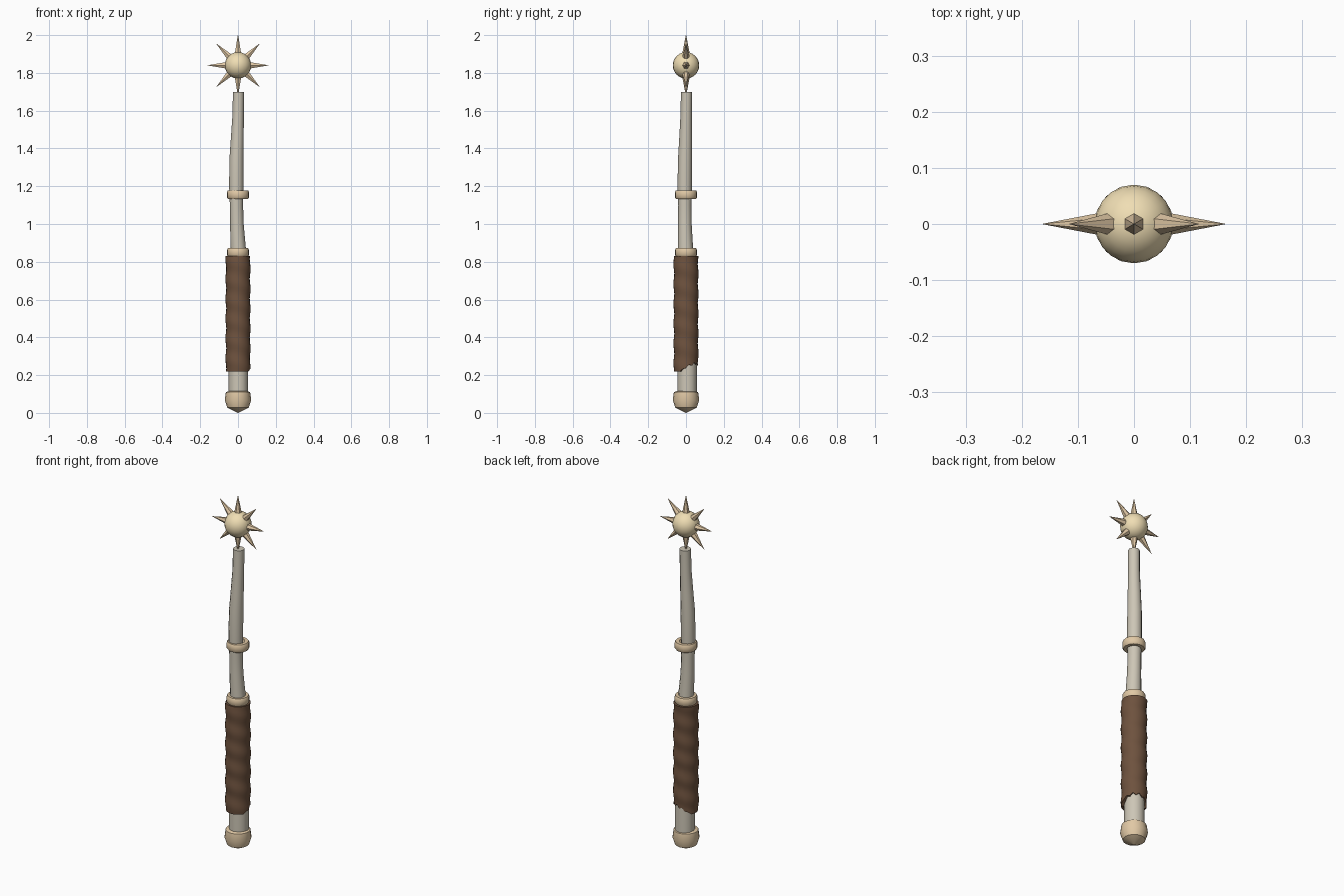
import bpy, bmesh, math
from mathutils import Matrix, Vector

if "Cube" in bpy.data.objects:
    bpy.data.objects.remove(bpy.data.objects["Cube"])


def material(name, rgb):
    m = bpy.data.materials.new(name)
    m.diffuse_color = (*rgb, 1)
    m.use_nodes = True
    m.node_tree.nodes["Principled BSDF"].inputs["Base Color"].default_value = m.diffuse_color
    return m


STEEL = material("pale_shaft", (0.61, 0.565, 0.468))
LEATHER = material("leather", (0.155, 0.084, 0.048))
BRASS = material("dull_brass", (0.75, 0.58, 0.376))
GOLD = material("pale_gold", (0.87, 0.73, 0.456))


def finish(name, bm, mat, smooth=40):
    bmesh.ops.recalc_face_normals(bm, faces=bm.faces)
    me = bpy.data.meshes.new(name)
    bm.to_mesh(me)
    bm.free()
    me.materials.append(mat)
    ob = bpy.data.objects.new(name, me)
    bpy.context.collection.objects.link(ob)
    if smooth:
        bpy.ops.object.select_all(action='DESELECT')
        ob.select_set(True)
        bpy.context.view_layer.objects.active = ob
        bpy.ops.object.shade_smooth_by_angle(angle=math.radians(smooth))
    return ob


def loft(name, rows, mat, caps=True):
    """Skin rows of points that all have the same count."""
    bm = bmesh.new()
    rings = [[bm.verts.new(p) for p in row] for row in rows]
    n = len(rings[0])
    for a, b in zip(rings, rings[1:]):
        for i in range(n):
            j = (i + 1) % n
            bm.faces.new((a[i], a[j], b[j], b[i]))
    if caps:
        bm.faces.new(rings[0][::-1])
        bm.faces.new(rings[-1])
    return finish(name, bm, mat)


def ring(z, r, cx=0, cy=0, n=12):
    return [(cx + r * math.cos(2 * math.pi * i / n),
             cy + r * math.sin(2 * math.pi * i / n), z) for i in range(n)]


# Slightly crooked shaft: z, radius, centre x, centre y
shaft = [(0.06, 0.052, 0.002, 0.006), (0.25, 0.052, 0.002, 0.006),
         (0.60, 0.047, 0.002, 0.002), (0.88, 0.040, 0.001, -0.003),
         (1.00, 0.036, -0.006, -0.006), (1.10, 0.035, -0.008, -0.006),
         (1.20, 0.038, -0.009, -0.007), (1.35, 0.037, -0.008, -0.005),
         (1.45, 0.034, -0.004, -0.002), (1.58, 0.030, 0.001, 0.001),
         (1.70, 0.030, 0.003, 0.003)]
loft("shaft", [ring(*s) for s in shaft], STEEL)

# Pommel with a shallow pointed base
loft("pommel", [ring(z, r, n=16) for z, r in
                [(0.0, 0.002), (0.028, 0.057), (0.068, 0.070),
                 (0.110, 0.064), (0.115, 0.050)]], BRASS)

# Collars around the shaft
for name, z in (("lower_collar", 0.85), ("upper_collar", 1.155)):
    loft(name, [ring(z + dz, r, n=16) for dz, r in
                [(-0.022, 0.035), (-0.022, 0.053), (-0.014, 0.059),
                 (0.012, 0.059), (0.022, 0.054), (0.022, 0.035)]],
         BRASS, caps=False)

# Wrapped grip with spiral ripples and a ragged lower edge at the back right
N, ROWS, TOP = 24, 40, 0.83
rows = []
for k in range(-1, ROWS + 1):
    t = max(k, 0) / ROWS
    row = []
    for i in range(N):
        a = 2 * math.pi * i / N
        notch = max(0, math.cos(a - math.radians(60)))
        low = 0.22 + notch * (0.035 + 0.015 * (i % 2))
        z = low + (TOP - low) * t
        r = 0.0645 + 0.0025 * math.sin(2 * math.pi * z / 0.105 + a)
        if k < 0:
            r = 0.050
        row.append((r * math.cos(a), r * math.sin(a), z))
    rows.append(row)
rows.append(ring(TOP, 0.040, n=N))
loft("grip_wrap", rows, LEATHER, caps=False)

# Ball head
HEAD = Vector((0, 0, 1.84))
bm = bmesh.new()
bmesh.ops.create_uvsphere(bm, u_segments=20, v_segments=12, radius=0.07,
                          matrix=Matrix.Translation(HEAD))
finish("head_ball", bm, GOLD)

# Eight six-sided spikes in one upright plane
START, TIP = 0.045, 0.162
for i in range(8):
    bm = bmesh.new()
    bmesh.ops.create_cone(bm, cap_ends=True, segments=6, radius1=0.023,
                          radius2=0.0005, depth=TIP - START)
    bmesh.ops.transform(
        bm, verts=bm.verts,
        matrix=Matrix.Translation(HEAD)
        @ Matrix.Rotation(i * math.pi / 4, 4, 'Y')
        @ Matrix.Translation((0, 0, (START + TIP) / 2)))
    finish(f"spike_{i + 1}", bm, BRASS, smooth=0)
